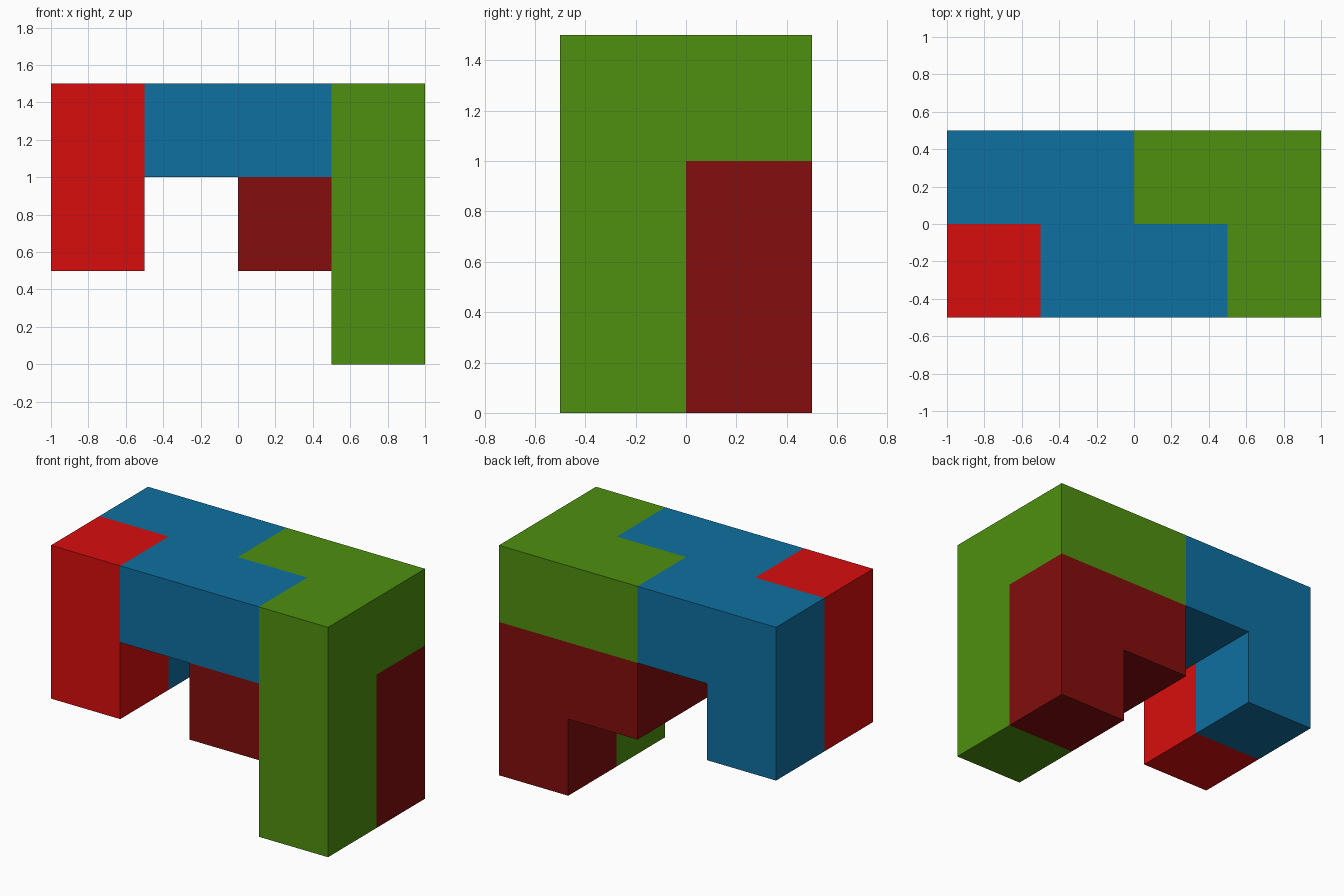
import bpy, bmesh
from mathutils import Vector

if "Cube" in bpy.data.objects:
    bpy.data.objects.remove(bpy.data.objects["Cube"])

S = 0.5  # cube size


def material(name, srgb):
    m = bpy.data.materials.new(name)
    lin = [((c / 255 + 0.055) / 1.055) ** 2.4 if c > 10 else c / 255 / 12.92 for c in srgb]
    m.diffuse_color = (*lin, 1)
    m.use_nodes = True
    m.node_tree.nodes["Principled BSDF"].inputs["Base Color"].default_value = m.diffuse_color
    return m


mats = [material("red", (216, 13, 13)), material("blue", (15, 112, 160)),
        material("green", (78, 144, 16)), material("dark_red", (132, 13, 13))]

# Interlocking pieces as cube cells (column, row from front, layer)
pieces = [
    [(0, 0, 1), (0, 0, 2)],                                    # red post
    [(1, 0, 2), (2, 0, 2), (0, 1, 2), (1, 1, 2), (0, 1, 1)],   # blue deck
    [(3, 0, 0), (3, 0, 1), (3, 0, 2), (3, 1, 2), (2, 1, 2)],   # green leg
    [(3, 1, 0), (3, 1, 1), (2, 1, 1), (2, 0, 1)],              # dark red brace
]
cells = {c: i for i, piece in enumerate(pieces) for c in piece}

# One shell: only the exposed sides of the cubes, coloured by piece
bm = bmesh.new()
for cell, colour in cells.items():
    for axis in range(3):
        for sign in (-1, 1):
            n = Vector((0, 0, 0))
            n[axis] = sign
            if tuple(int(a + b) for a, b in zip(cell, n)) in cells:
                continue
            u, v = Vector((0, 0, 0)), Vector((0, 0, 0))
            u[(axis + 1) % 3] = 1
            v[(axis + 2) % 3] = sign
            mid = Vector(cell) + Vector((0.5, 0.5, 0.5)) + n / 2
            corners = [mid + (a * u + b * v) / 2 for a, b in ((-1, -1), (1, -1), (1, 1), (-1, 1))]
            face = bm.faces.new([bm.verts.new((p - Vector((2, 1, 0))) * S) for p in corners])
            face.material_index = colour
bmesh.ops.remove_doubles(bm, verts=bm.verts, dist=1e-4)

mesh = bpy.data.meshes.new("puzzle_block")
bm.to_mesh(mesh)
bm.free()
for m in mats:
    mesh.materials.append(m)
bpy.context.collection.objects.link(bpy.data.objects.new("puzzle_block", mesh))
